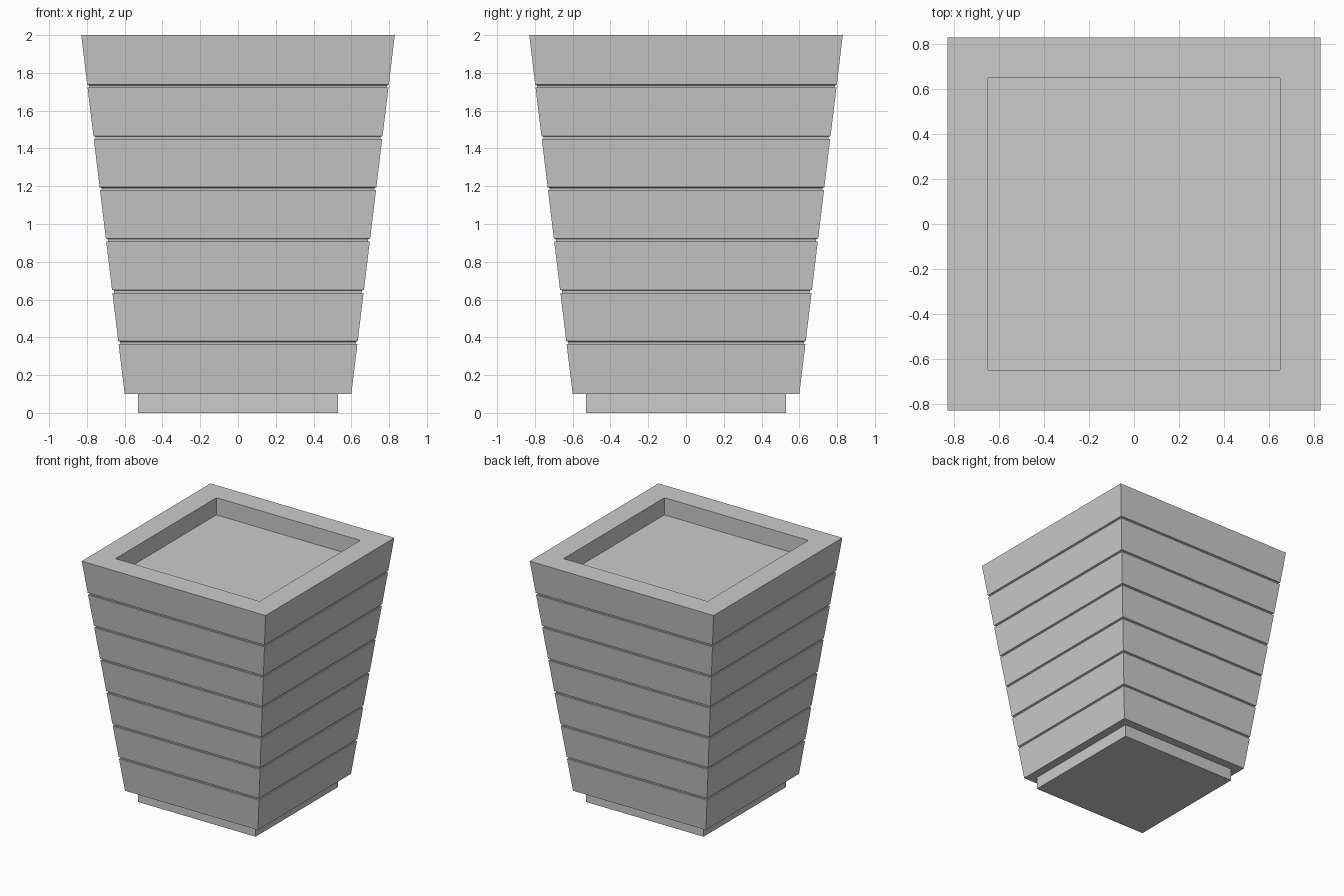
import bpy, bmesh

if "Cube" in bpy.data.objects:
    bpy.data.objects.remove(bpy.data.objects["Cube"])

Z0, Z1 = 0.10, 2.0       # planter body bottom and top
R0, R1 = 0.60, 0.83      # half widths at bottom and top
SLATS = 7


def half_width(z):
    return R0 + (R1 - R0) * (z - Z0) / (Z1 - Z0)


def square_loft(name, profile):
    """Stack square rings (half width, z), bridge them and cap both ends."""
    bm = bmesh.new()
    rings = [[bm.verts.new((sx * r, sy * r, z))
              for sx, sy in ((-1, -1), (1, -1), (1, 1), (-1, 1))]
             for r, z in profile]
    for a, b in zip(rings, rings[1:]):
        for i in range(4):
            j = (i + 1) % 4
            bm.faces.new((a[i], a[j], b[j], b[i]))
    bm.faces.new(rings[0][::-1])
    bm.faces.new(rings[-1])
    bmesh.ops.recalc_face_normals(bm, faces=bm.faces)
    mesh = bpy.data.meshes.new(name)
    bm.to_mesh(mesh)
    bm.free()
    obj = bpy.data.objects.new(name, mesh)
    bpy.context.collection.objects.link(obj)
    return obj


# Plinth
square_loft("plinth", [(0.53, 0.0), (0.53, Z0)])

# Tapered body with shallow grooves between slats and a recessed soil bed
profile = [(R0, Z0)]
step = (Z1 - Z0) / SLATS
for i in range(1, SLATS):
    z = Z0 + i * step
    lo, hi = z - 0.007, z + 0.009
    depth = 0.01
    profile += [(half_width(lo), lo), (half_width(lo) - depth, lo),
                (half_width(hi) - depth, hi - 0.004), (half_width(hi), hi)]
profile += [(R1, Z1), (0.65, Z1), (0.65, 1.86)]
square_loft("planter_body", profile)
